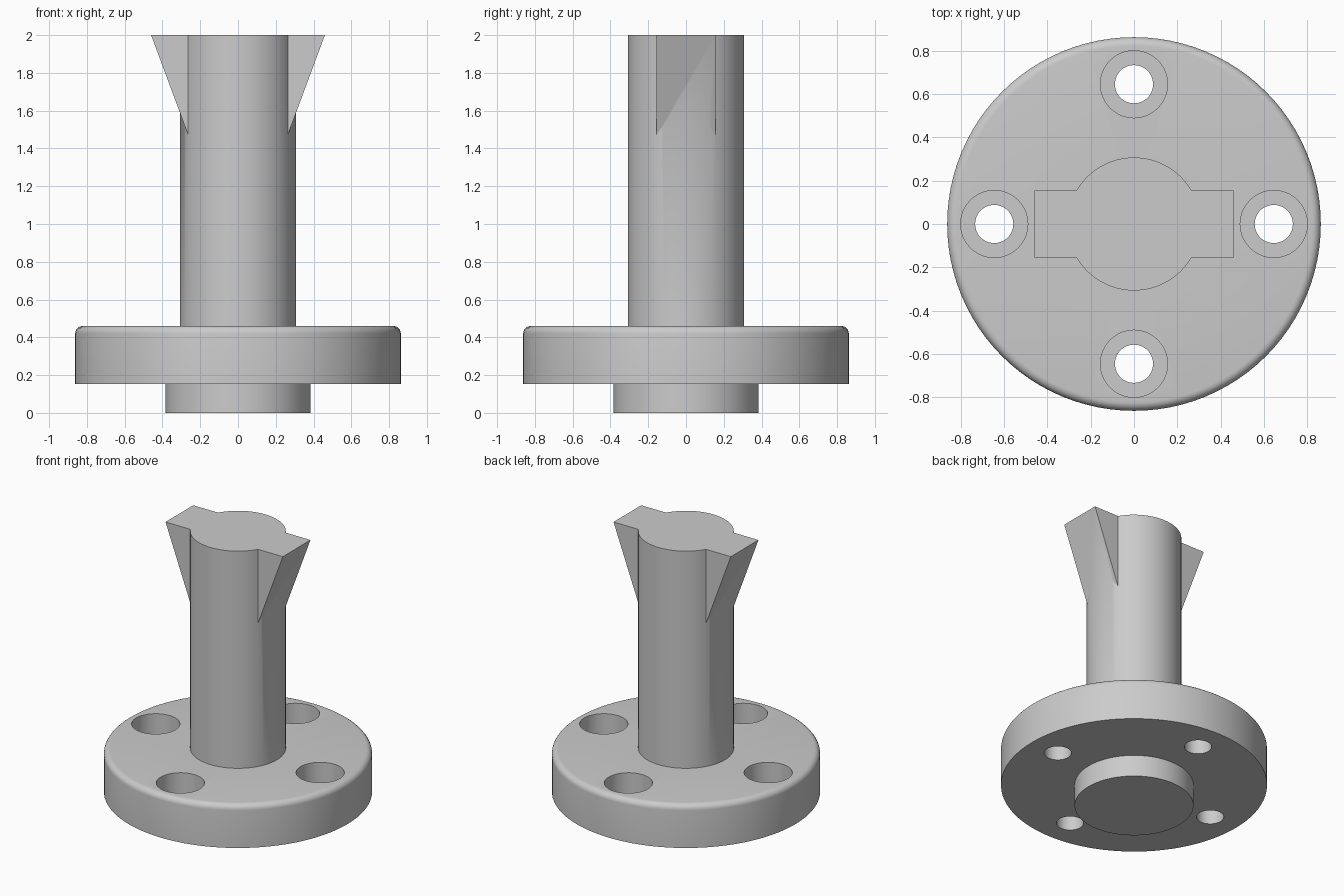
import bpy, bmesh, math
from mathutils import Matrix, Vector

if "Cube" in bpy.data.objects:
    bpy.data.objects.remove(bpy.data.objects["Cube"])

grey = bpy.data.materials.new("plain grey")
grey.diffuse_color = (0.6, 0.6, 0.6, 1)
grey.use_nodes = True
grey.node_tree.nodes["Principled BSDF"].inputs["Base Color"].default_value = grey.diffuse_color


def add_object(name, bm):
    bmesh.ops.recalc_face_normals(bm, faces=bm.faces)
    mesh = bpy.data.meshes.new(name)
    bm.to_mesh(mesh)
    bm.free()
    mesh.materials.append(grey)
    obj = bpy.data.objects.new(name, mesh)
    bpy.context.collection.objects.link(obj)
    return obj


def lathe(name, profile, steps, offset=(0, 0, 0)):
    """Revolve an (r, z) profile that starts and ends on the axis."""
    bm = bmesh.new()
    rings = []
    for r, z in profile:
        rings.append([bm.verts.new((r * math.cos(2 * math.pi * i / steps),
                                    r * math.sin(2 * math.pi * i / steps), z))
                      for i in range(steps)])
    for a, b in zip(rings, rings[1:]):
        for i in range(steps):
            j = (i + 1) % steps
            bm.faces.new((a[i], a[j], b[j], b[i]))
    bm.faces.new(rings[0][::-1])
    bm.faces.new(rings[-1])
    bmesh.ops.translate(bm, verts=bm.verts, vec=Vector(offset))
    return add_object(name, bm)


def boolean(target, tool, operation):
    mod = target.modifiers.new(tool.name, 'BOOLEAN')
    mod.operation = operation
    mod.solver = 'EXACT'
    mod.object = tool
    bpy.context.view_layer.objects.active = target
    bpy.ops.object.modifier_apply(modifier=mod.name)
    bpy.data.objects.remove(tool)


# Boss, flange with rounded top rim, and post as one turned body
R, TOP, FILLET = 0.862, 0.46, 0.04
rim = [(R - FILLET + FILLET * math.cos(a), TOP - FILLET + FILLET * math.sin(a))
       for a in (math.pi / 2 * i / 6 for i in range(7))]
body = lathe("flanged_post",
             [(0.385, 0), (0.385, 0.154), (R, 0.154)] + rim +
             [(0.307, TOP), (0.307, 2)], 96)

# Flared wedge whose two ends stick out of the post as wings
bm = bmesh.new()
section = [(-0.46, 2), (0.46, 2), (0.2, 1.3), (-0.2, 1.3)]
face = bm.faces.new([bm.verts.new((x, -0.155, z)) for x, z in section])
ext = bmesh.ops.extrude_face_region(bm, geom=[face])
bmesh.ops.translate(bm, vec=(0, 0.31, 0),
                    verts=[v for v in ext["geom"] if isinstance(v, bmesh.types.BMVert)])
boolean(body, add_object("flared_wings", bm), 'UNION')

# Four counterbored bolt holes
for k in range(4):
    a = k * math.pi / 2
    hole = lathe("bolt_hole", [(0.088, 0.1), (0.088, 0.29), (0.155, 0.29), (0.155, 0.6)],
                 48, (0.645 * math.cos(a), 0.645 * math.sin(a), 0))
    boolean(body, hole, 'DIFFERENCE')

# Smooth turned surfaces, crisp edges
bpy.ops.object.select_all(action='DESELECT')
body.select_set(True)
bpy.context.view_layer.objects.active = body
bpy.ops.object.shade_smooth_by_angle(angle=math.radians(30))
